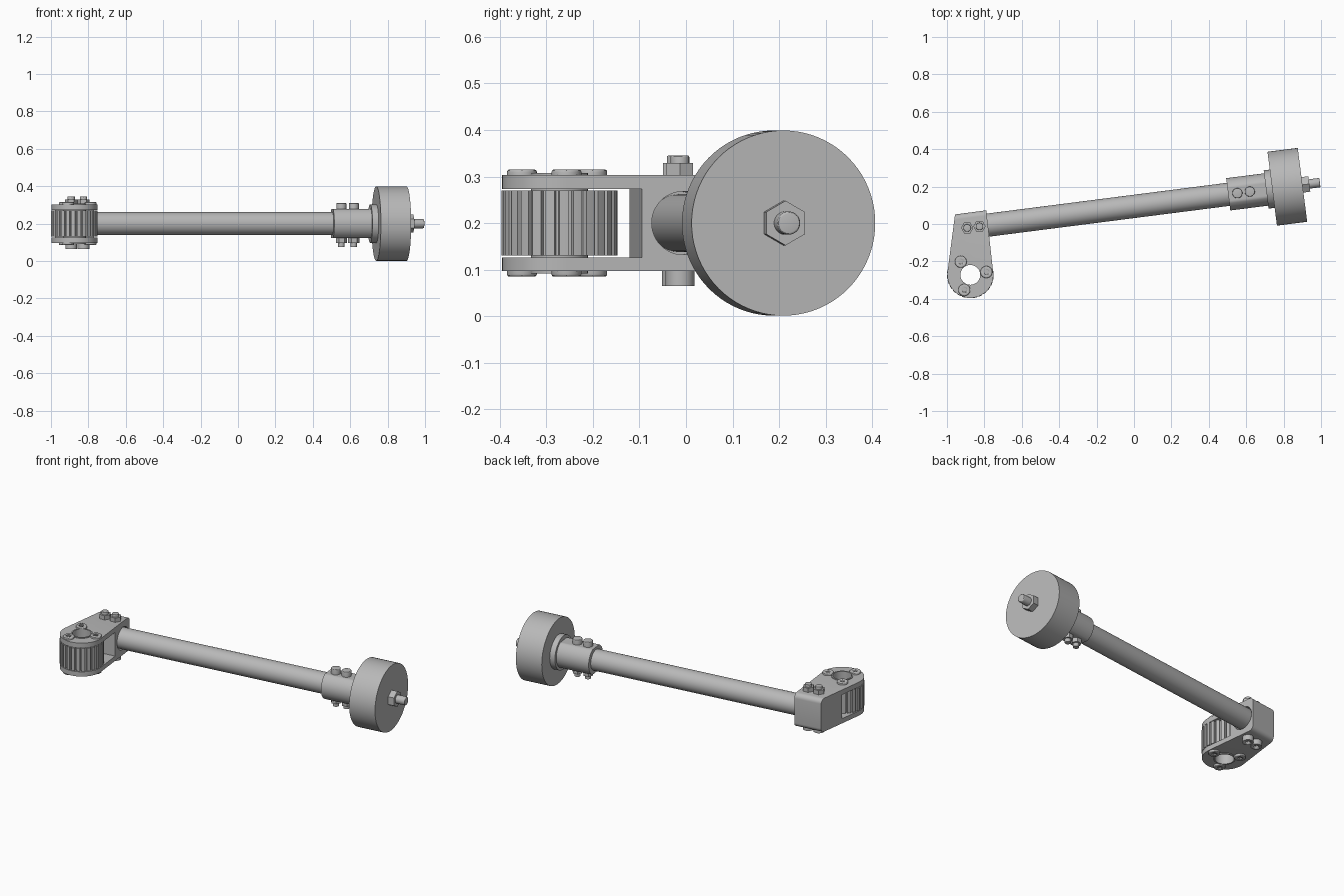
import bpy, bmesh, math
from mathutils import Vector, Matrix

if "Cube" in bpy.data.objects:
    bpy.data.objects.remove(bpy.data.objects["Cube"])

TILT = math.radians(7.3)
AXIS = Matrix.Translation((0, 0.094, 0.2)) @ Matrix.Rotation(TILT, 4, "Z")
ALONG = AXIS @ Matrix.Rotation(math.pi / 2, 4, "Y")   # local z runs along the tube
PIVOT = Vector((-0.875, -0.272, 0))

grey = bpy.data.materials.new("plain grey metal")
grey.use_nodes = True
grey.diffuse_color = (0.48, 0.48, 0.48, 1)
grey.node_tree.nodes["Principled BSDF"].inputs["Base Color"].default_value = grey.diffuse_color


def finish(name, bm, matrix=Matrix()):
    bmesh.ops.recalc_face_normals(bm, faces=bm.faces)
    mesh = bpy.data.meshes.new(name)
    bm.to_mesh(mesh)
    bm.free()
    mesh.materials.append(grey)
    ob = bpy.data.objects.new(name, mesh)
    bpy.context.collection.objects.link(ob)
    ob.matrix_world = matrix
    return ob


def smooth(ob):
    bpy.ops.object.select_all(action="DESELECT")
    ob.select_set(True)
    bpy.context.view_layer.objects.active = ob
    bpy.ops.object.shade_smooth_by_angle(angle=math.radians(30))


def circle(r, n=48):
    return [(r * math.cos(2 * math.pi * i / n), r * math.sin(2 * math.pi * i / n)) for i in range(n)]


def prism(name, outline, z0, z1, matrix=Matrix(), bevel=0):
    bm = bmesh.new()
    low = bm.faces.new([bm.verts.new((x, y, z0)) for x, y in outline])
    top = bmesh.ops.extrude_face_region(bm, geom=[low], use_keep_orig=True)["geom"]
    bmesh.ops.translate(bm, vec=(0, 0, z1 - z0), verts=[v for v in top if isinstance(v, bmesh.types.BMVert)])
    if bevel:
        rims = [e for e in bm.edges if abs(e.verts[0].co.z - e.verts[1].co.z) < 1e-5
                and (e.verts[0].co.z > (z0 + z1) / 2)]
        bmesh.ops.bevel(bm, geom=rims, offset=bevel, segments=3, affect="EDGES", profile=0.5)
    return finish(name, bm, matrix)


def cylinder(name, r, z0, z1, matrix=Matrix(), sides=48, bevel=0):
    ob = prism(name, circle(r, sides), z0, z1, matrix, bevel)
    smooth(ob)
    return ob


def ring(name, outer, inner, z0, z1, matrix):
    bm = bmesh.new()
    loops = [[bm.verts.new((x, y, z)) for x, y in pts]
             for pts, z in ((outer, z0), (outer, z1), (inner, z1), (inner, z0))]
    for a, b in zip(loops, loops[1:] + loops[:1]):
        for i in range(len(a)):
            j = (i + 1) % len(a)
            bm.faces.new((a[i], a[j], b[j], b[i]))
    ob = finish(name, bm, matrix)
    smooth(ob)
    return ob


def cut(ob, cutter):
    cutter.hide_render = True
    mod = ob.modifiers.new("cut", "BOOLEAN")
    mod.operation, mod.object, mod.solver = "DIFFERENCE", cutter, "EXACT"
    bpy.context.view_layer.objects.active = ob
    bpy.ops.object.modifier_apply(modifier=mod.name)
    bpy.data.objects.remove(cutter)


# Tube, wheel and axle, all on the tilted axis
cylinder("tube", 0.062, -0.86, 0.72, ALONG)
cylinder("wheel_flange", 0.103, 0.712, 0.75, ALONG)
cylinder("wheel", 0.199, 0.745, 0.908, ALONG, sides=80)
cylinder("axle_nut", 0.048, 0.905, 0.945, ALONG, sides=6)
cylinder("axle_end", 0.025, 0.90, 1.002, ALONG, sides=32, bevel=0.005)

# Clamp sleeve with flats above and below
FLAT = 0.077
sleeve = [(max(-FLAT, min(FLAT, x)), y) for x, y in circle(0.087, 64)]
smooth(prism("clamp_sleeve", sleeve, 0.508, 0.715, ALONG))

# Clamp bolts through the sleeve
for i, u in enumerate((0.557, 0.624)):
    at = AXIS @ Matrix.Translation((u, 0, 0))
    cylinder(f"clamp_bolt_head_{i}", 0.027, 0.07, 0.11, at, 24, 0.004)
    cylinder(f"clamp_nut_{i}", 0.03, -0.103, -0.07, at, 6)
    cylinder(f"clamp_bolt_tip_{i}", 0.017, -0.124, -0.09, at, 24)

# Fork bracket: tapered outline with a round nose and rounded back edges
nose = [(PIVOT.x + 0.123 * math.cos(a), PIVOT.y + 0.123 * math.sin(a))
        for a in (math.radians(172 + 196 * i / 32) for i in range(33))]
bracket = prism("fork_bracket", nose + [(-0.79, 0.073), (-0.957, 0.051)], 0.097, 0.303)
bm = bmesh.new()
bm.from_mesh(bracket.data)
back = [e for e in bm.edges if all(v.co.y > 0 for v in e.verts)
        and abs(e.verts[0].co.z - e.verts[1].co.z) < 1e-5]
bmesh.ops.bevel(bm, geom=back, offset=0.028, segments=6, affect="EDGES", profile=0.5)
bm.to_mesh(bracket.data)
bm.free()
slot_at = Matrix.Translation((PIVOT.x, -0.108, 0)) @ Matrix.Rotation(TILT, 4, "Z")
cut(bracket, prism("slot_cutter", [(-0.4, -0.6), (0.4, -0.6), (0.4, 0), (-0.4, 0)], 0.126, 0.273, slot_at))
cut(bracket, cylinder("hole_cutter", 0.06, 0, 0.4, Matrix.Translation(PIVOT)))
cut(bracket, cylinder("bore_cutter", 0.068, -0.86, -0.6, ALONG))
smooth(bracket)

# Ribbed roller held between the fork plates
TEETH = 26
ribs, core = [], []
for t in range(TEETH):
    for part, r in ((0, 0.125), (0.33, 0.125), (0.66, 0.125), (0.72, 0.113), (0.94, 0.113)):
        a = 2 * math.pi * (t + part) / TEETH
        ribs.append((r * math.cos(a), r * math.sin(a)))
        core.append((0.054 * math.cos(a), 0.054 * math.sin(a)))
ring("ribbed_roller", ribs, core, 0.13, 0.27, Matrix.Translation(PIVOT))
for side, z0, z1 in (("upper", 0.265, 0.308), ("lower", 0.092, 0.135)):
    ring(f"{side}_bearing", circle(0.061), circle(0.053), z0, z1, Matrix.Translation(PIVOT))

# Three button screws on each plate, with a socket recess
for i, deg in enumerate((126, 10, 248)):
    a = math.radians(deg)
    spot = Matrix.Translation(PIVOT + Vector((0.087 * math.cos(a), 0.087 * math.sin(a), 0.2)))
    for side, turn in (("upper", 0), ("lower", math.pi)):
        at = spot @ Matrix.Rotation(turn, 4, "X")
        screw = cylinder(f"{side}_button_screw_{i}", 0.032, 0.1, 0.115, at, 32, 0.005)
        cut(screw, cylinder("socket_cutter", 0.014, 0.108, 0.2, at, 6))

# Two bolts through the block: nuts on top, heads underneath
for i, (x, y) in enumerate(((-0.892, -0.021), (-0.826, -0.013))):
    at = Matrix.Translation((x, y, 0))
    cylinder(f"block_nut_{i}", 0.033, 0.3, 0.329, at, 6)
    cylinder(f"block_bolt_tip_{i}", 0.02, 0.3, 0.345, at, 24, 0.003)
    head = cylinder(f"block_bolt_head_{i}", 0.031, 0.065, 0.1, at, 32)
    cut(head, cylinder("socket_cutter", 0.015, 0, 0.08, at, 6))
